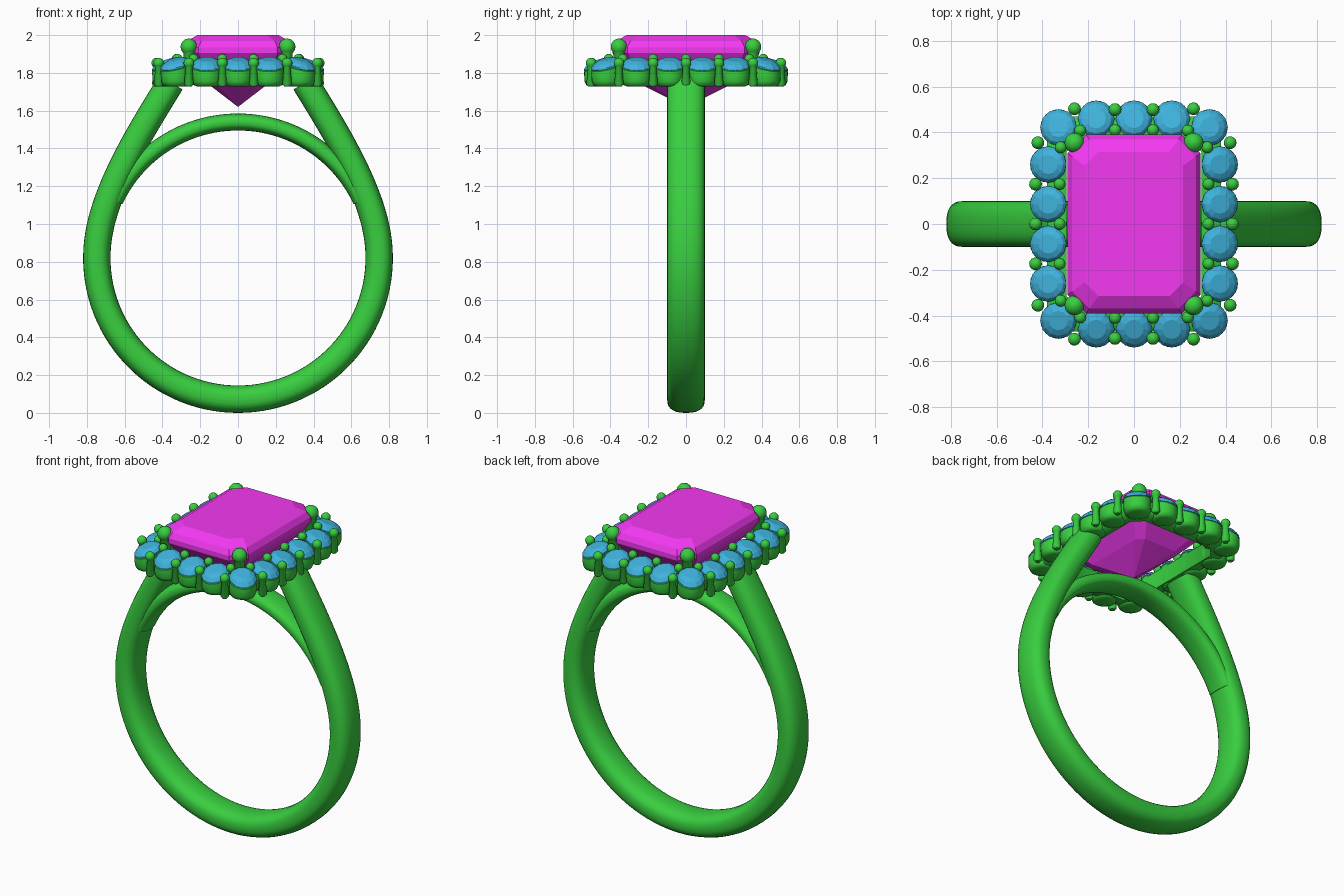
import bpy, bmesh, math
from mathutils import Vector

if "Cube" in bpy.data.objects:
    bpy.data.objects.remove(bpy.data.objects["Cube"])


def material(name, rgb):
    m = bpy.data.materials.new(name)
    m.diffuse_color = (*rgb, 1)
    m.use_nodes = True
    m.node_tree.nodes["Principled BSDF"].inputs["Base Color"].default_value = m.diffuse_color
    return m


METAL = material("green_metal", (0.04, 0.62, 0.05))
PINK = material("magenta_gem", (0.9, 0.04, 0.88))
BLUE = material("blue_gem", (0.05, 0.45, 0.72))


def finish(name, bm, mat, smooth=True):
    bmesh.ops.remove_doubles(bm, verts=bm.verts, dist=1e-5)
    bmesh.ops.recalc_face_normals(bm, faces=bm.faces)
    for f in bm.faces:
        f.smooth = smooth
    me = bpy.data.meshes.new(name)
    bm.to_mesh(me)
    bm.free()
    me.materials.append(mat)
    ob = bpy.data.objects.new(name, me)
    bpy.context.collection.objects.link(ob)
    if smooth:
        bpy.ops.object.select_all(action='DESELECT')
        ob.select_set(True)
        bpy.context.view_layer.objects.active = ob
        bpy.ops.object.shade_smooth_by_angle(angle=math.radians(45))
    return ob


def loft(bm, rings, closed=False):
    vs = [[bm.verts.new(p) for p in r] for r in rings]
    n = len(vs[0])
    pairs = list(zip(vs, vs[1:])) + ([(vs[-1], vs[0])] if closed else [])
    for a, b in pairs:
        for i in range(n):
            j = (i + 1) % n
            bm.faces.new((a[i], a[j], b[j], b[i]))
    if not closed:
        bm.faces.new(vs[0][::-1])
        bm.faces.new(vs[-1])


def lathe(bm, x, y, profile, n=16, out=(0, 0)):
    """Revolve (radius, z, tilt) rows about a vertical axis; tilt leans a row down towards out."""
    rings = []
    for r, z, t in profile:
        ring = []
        for i in range(n):
            a = math.tau * i / n
            dx, dy = r * math.cos(a), r * math.sin(a)
            ring.append((x + dx, y + dy, z - t * (dx * out[0] + dy * out[1])))
        rings.append(ring)
    loft(bm, rings)


def sweep(name, path, half_t, half_w, n=28):
    """Sweep a rounded-rectangle section along a path in the xz plane."""
    bm = bmesh.new()
    rings = []
    for i, p in enumerate(path):
        t = (path[min(i + 1, len(path) - 1)] - path[max(i - 1, 0)]).normalized()
        nrm = Vector((t.y, -t.x))
        ring = []
        for k in range(n):
            a = math.tau * k / n
            c, s = math.cos(a), math.sin(a)
            u = half_t * math.copysign(abs(c) ** 0.8, c)
            v = half_w * math.copysign(abs(s) ** 0.8, s)
            q = p + nrm * u
            ring.append((q.x, v, q.y))
        rings.append(ring)
    loft(bm, rings)
    return finish(name, bm, METAL)


def mirrored(x, y):
    return sorted({(sx * x + 0.0, sy * y + 0.0) for sx in (1, -1) for sy in (1, -1)})


def octagon(w, d, c, z):
    return [(w, -d + c, z), (w, d - c, z), (w - c, d, z), (-w + c, d, z),
            (-w, d - c, z), (-w, -d + c, z), (-w + c, -d, z), (w - c, -d, z)]


# Shank: circular band flowing into two straight shoulders
CZ, R = 0.82, 0.7475


def arc(r, a0, a1, n):
    return [Vector((r * math.cos(math.radians(a0 + (a1 - a0) * i / n)),
                    CZ + r * math.sin(math.radians(a0 + (a1 - a0) * i / n)))) for i in range(n + 1)]


half = arc(R, -90, 10, 32)
p = [half[-1], Vector((0.69, 1.215)), Vector((0.5, 1.515)), Vector((0.355, 1.75))]
for i in range(1, 21):
    t = i / 20
    half.append(p[0] * (1 - t) ** 3 + p[1] * 3 * t * (1 - t) ** 2 + p[2] * 3 * t * t * (1 - t) + p[3] * t ** 3)
shank = [Vector((-q.x, q.y)) for q in reversed(half[1:])] + half
sweep("shank", shank, 0.0725, 0.1)

# Bridge closing the finger hole under the head
sweep("bridge", arc(0.72, 155, 25, 48), 0.045, 0.085)

# Halo frame: chamfered rectangular rail
bm = bmesh.new()
loft(bm, [octagon(0.36, 0.45, 0.08, 1.735), octagon(0.38, 0.47, 0.08, 1.76),
          octagon(0.38, 0.47, 0.08, 1.815), octagon(0.33, 0.415, 0.07, 1.85),
          octagon(0.295, 0.375, 0.06, 1.84), octagon(0.3, 0.385, 0.06, 1.735)], closed=True)
finish("halo_frame", bm, METAL)

# Halo cups and the faceted stones seated in them
cups, stones = bmesh.new(), bmesh.new()
TILT = 0.3
for qx, qy, ox, oy in [(0, 0.46, 0, 1), (0.165, 0.46, 0, 1), (0.33, 0.422, 0.7, 0.7),
                       (0.375, 0.26, 1, 0), (0.375, 0.087, 1, 0)]:
    for x, y in mirrored(qx, qy):
        out = (math.copysign(ox, x), math.copysign(oy, y))
        lathe(cups, x, y, [(0.05, 1.727, 0), (0.068, 1.735, 0), (0.077, 1.755, 0),
                           (0.079, 1.79, 0), (0.079, 1.83, TILT), (0.07, 1.836, TILT)], 24, out)
        lathe(stones, x, y, [(0.03, 1.81, TILT), (0.08, 1.835, TILT), (0.08, 1.843, TILT),
                             (0.066, 1.86, TILT), (0.042, 1.872, TILT)], 12, out)
finish("halo_cups", cups, METAL)
finish("halo_stones", stones, BLUE, smooth=False)


# Prongs: posts ending in round beads
def prong(bm, x, y, z0, top, post, bead):
    rows = [(post * 0.6, z0, 0), (post, z0 + post * 0.5, 0)]
    for i in range(9):
        a = math.radians(-50 + 140 * i / 8)
        rows.append((max(bead * math.cos(a), 0.001), top - bead + bead * math.sin(a), 0))
    lathe(bm, x, y, rows, 14)


beads = bmesh.new()
for (ax, ay), (bx, by) in [((0.083, 0.5), (0.083, 0.41)), ((0.26, 0.503), (0.235, 0.408)),
                           ((0.42, 0.355), (0.32, 0.335)), ((0.43, 0.174), (0.325, 0.174)),
                           ((0.43, 0), (0.325, 0))]:
    for x, y in mirrored(ax, ay):
        prong(beads, x, y, 1.728, 1.88, 0.025, 0.028)
    for x, y in mirrored(bx, by):
        prong(beads, x, y, 1.76, 1.9, 0.023, 0.026)
finish("halo_prongs", beads, METAL)

corner = bmesh.new()
for x, y in mirrored(0.26, 0.355):
    prong(corner, x, y, 1.76, 1.982, 0.034, 0.044)
finish("corner_prongs", corner, METAL)

# Centre gem: step-cut rectangle with a pointed pavilion
bm = bmesh.new()
loft(bm, [octagon(0.0001, 0.0001, 0, 1.62), octagon(0.15, 0.23, 0.04, 1.735),
          octagon(0.25, 0.345, 0.06, 1.84), octagon(0.29, 0.39, 0.08, 1.905),
          octagon(0.29, 0.39, 0.08, 1.935), octagon(0.27, 0.37, 0.075, 1.968),
          octagon(0.215, 0.315, 0.06, 2.0)])
finish("centre_gem", bm, PINK, smooth=False)
